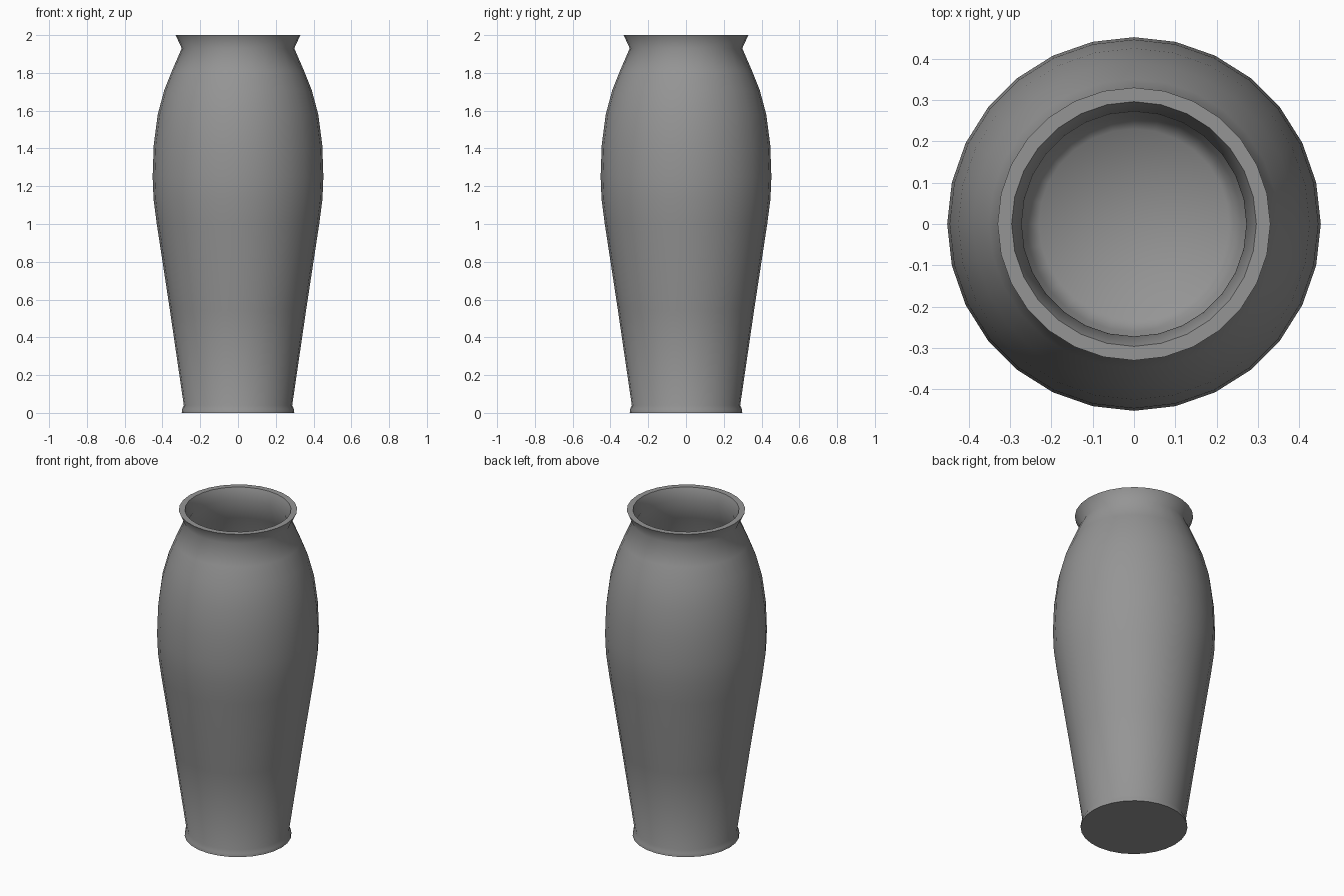
import bpy
import bmesh
from math import pi, radians

cube = bpy.data.objects.get("Cube")
if cube:
    bpy.data.objects.remove(cube, do_unlink=True)

SIDES = 28

# Single grey glaze
grey = bpy.data.materials.new("grey_glaze")
grey.use_nodes = True
colour = (0.3, 0.3, 0.3, 1)
grey.diffuse_color = colour
grey.node_tree.nodes["Principled BSDF"].inputs["Base Color"].default_value = colour

# Outer wall from foot to lip, then inner wall from lip to floor (radius, height)
outer = [(0, 0), (0.298, 0), (0.296, 0.02), (0.287, 0.04), (0.36, 0.54), (0.43, 1.0),
         (0.447, 1.13), (0.452, 1.25), (0.446, 1.42), (0.425, 1.58), (0.39, 1.71),
         (0.35, 1.81), (0.298, 1.93), (0.33, 2.0)]
inner = [(0.296, 2.0), (0.272, 1.93), (0.32, 1.8), (0.36, 1.7), (0.395, 1.57),
         (0.416, 1.42), (0.422, 1.25), (0.4, 1.0), (0.33, 0.54), (0.26, 0.08),
         (0.23, 0.05), (0, 0.03)]

# Revolve the wall section into the vase
bm = bmesh.new()
verts = [bm.verts.new((0, -r, z)) for r, z in outer + inner]
edges = [bm.edges.new(pair) for pair in zip(verts, verts[1:])]
bmesh.ops.spin(bm, geom=verts + edges, cent=(0, 0, 0), axis=(0, 0, 1),
               angle=2 * pi, steps=SIDES, use_merge=True)
bmesh.ops.remove_doubles(bm, verts=bm.verts[:], dist=0.0005)
bmesh.ops.recalc_face_normals(bm, faces=bm.faces[:])
mesh = bpy.data.meshes.new("vase_body")
bm.to_mesh(mesh)
bm.free()
mesh.materials.append(grey)
vase = bpy.data.objects.new("vase_body", mesh)
bpy.context.collection.objects.link(vase)

# Smooth walls with crisp lip and foot edges
bpy.ops.object.select_all(action="DESELECT")
vase.select_set(True)
bpy.context.view_layer.objects.active = vase
bpy.ops.object.shade_smooth_by_angle(angle=radians(50))
